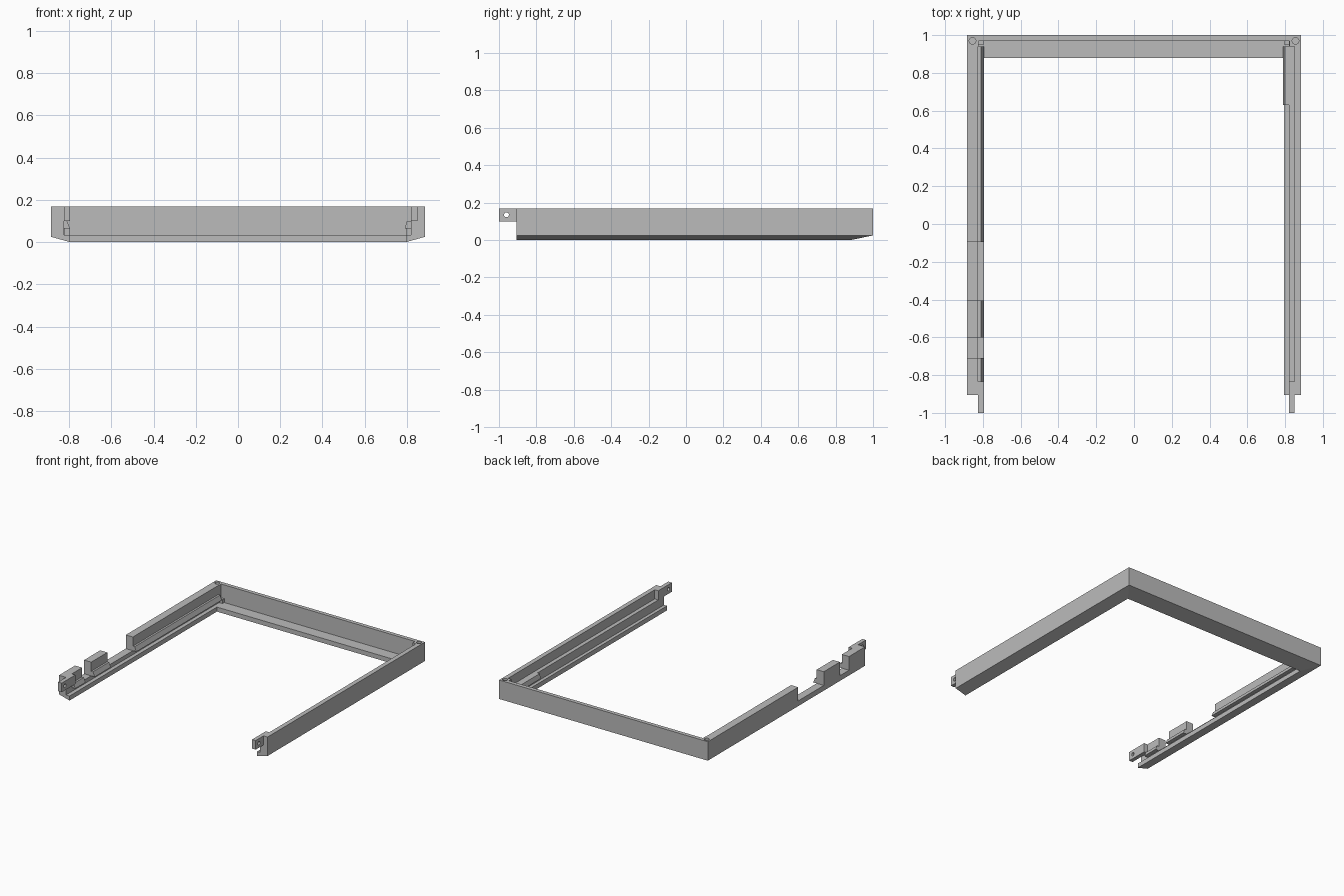
import bpy, bmesh, math

if "Cube" in bpy.data.objects:
    bpy.data.objects.remove(bpy.data.objects["Cube"])

grey = bpy.data.materials.new("plain grey")
grey.diffuse_color = (0.5, 0.5, 0.5, 1)
grey.use_nodes = True
grey.node_tree.nodes["Principled BSDF"].inputs["Base Color"].default_value = grey.diffuse_color


def make(name, verts, faces):
    me = bpy.data.meshes.new(name)
    bm = bmesh.new()
    vs = [bm.verts.new(v) for v in verts]
    for f in faces:
        bm.faces.new([vs[i] for i in f])
    bmesh.ops.recalc_face_normals(bm, faces=bm.faces)
    bm.to_mesh(me)
    bm.free()
    me.materials.append(grey)
    ob = bpy.data.objects.new(name, me)
    bpy.context.collection.objects.link(ob)
    return ob


def loft(name, rings):
    n = len(rings[0])
    faces = [list(range(n)), [(len(rings) - 1) * n + i for i in range(n)]]
    for r in range(len(rings) - 1):
        for i in range(n):
            j = (i + 1) % n
            faces.append([r * n + i, r * n + j, (r + 1) * n + j, (r + 1) * n + i])
    return make(name, [v for r in rings for v in r], faces)


def rail(name, profile, y0, y1):
    """Extrude an (x, z) profile along y."""
    return loft(name, [[(x, y, z) for x, z in profile] for y in (y0, y1)])


def box(name, x0, x1, y0, y1, z0, z1):
    return rail(name, [(x0, z0), (x1, z0), (x1, z1), (x0, z1)], y0, y1)


def cylinder(name, centre, radius, depth, axis):
    rings = []
    for s in (-depth / 2, depth / 2):
        ring = []
        for k in range(24):
            a = k * math.tau / 24
            c, d = radius * math.cos(a), radius * math.sin(a)
            off = (c, d, s) if axis == "z" else (s, c, d)
            ring.append([p + q for p, q in zip(centre, off)])
        rings.append(ring)
    return loft(name, rings)


def combine(target, other, op):
    mod = target.modifiers.new(op, "BOOLEAN")
    mod.operation, mod.solver, mod.object = op, "EXACT", other
    bpy.context.view_layer.objects.active = target
    bpy.ops.object.modifier_apply(modifier=mod.name)
    bpy.data.objects.remove(other)


W, B, F, T = 0.885, 1.0, -0.905, 0.17   # half width, back, front, top
IN, LEDGE, SLOT, STEP = 0.795, 0.035, 0.065, 0.10

# Sloped U-shaped base with mitred back corners
path = [(-1, F, F), (-1, B, 0.88), (1, B, 0.88), (1, F, F)]
frame = loft("frame", [[(s * W, yo, 0.025), (s * W, yo, LEDGE),
                        (s * IN, yi, LEDGE), (s * IN, yi, 0)] for s, yo, yi in path])

parts = [box("back_wall", -W, W, 0.97, B, LEDGE, T)]

# Left side: low wall with three raised, lipped blocks
parts.append(box("left_low_wall", -W, -0.825, F, 0.98, LEDGE, SLOT))
left = [(-W, SLOT), (-IN, SLOT), (-0.81, STEP), (-0.825, STEP), (-0.825, T), (-W, T)]
for i, (y0, y1) in enumerate([(-0.095, 0.94), (-0.6, -0.405), (-0.835, -0.71)]):
    parts.append(rail("left_block_%d" % i, left, y0, y1))
parts.append(box("left_front_block", -W, -0.825, F, -0.835, SLOT, T))

# Right side: thin wall, inner step and short chamfered lip
right = [(W, LEDGE), (0.82, LEDGE), (0.82, STEP), (0.85, STEP), (0.85, T), (W, T)]
parts.append(rail("right_wall", right, F, 0.98))
lip = [(0.83, SLOT), (0.79, SLOT), (0.80, STEP), (0.83, STEP)]
parts.append(rail("right_lip", lip, 0.63, 0.94))

# Back corner posts, slot stops and front fastening tabs
for s, x0, x1 in ((-1, -0.825, -IN), (1, 0.82, 0.85)):
    a, b = sorted((s * W, s * 0.822))
    parts.append(box("corner_post", a, b, 0.94, 0.98, LEDGE, T))
    a, b = sorted((s * 0.83, s * IN))
    parts.append(box("slot_stop", a, b, 0.95, 0.98, LEDGE, SLOT))
    parts.append(box("front_tab", x0, x1, -1.0, -0.835, STEP, T))

for p in parts:
    combine(frame, p, "UNION")

# Screw holes in the corners and tabs
for s, tab_x in ((-1, -0.81), (1, 0.835)):
    combine(frame, cylinder("screw_hole", (s * 0.855, 0.97, T), 0.018, 0.16, "z"), "DIFFERENCE")
    combine(frame, cylinder("tab_hole", (tab_x, -0.96, 0.135), 0.013, 0.08, "x"), "DIFFERENCE")
